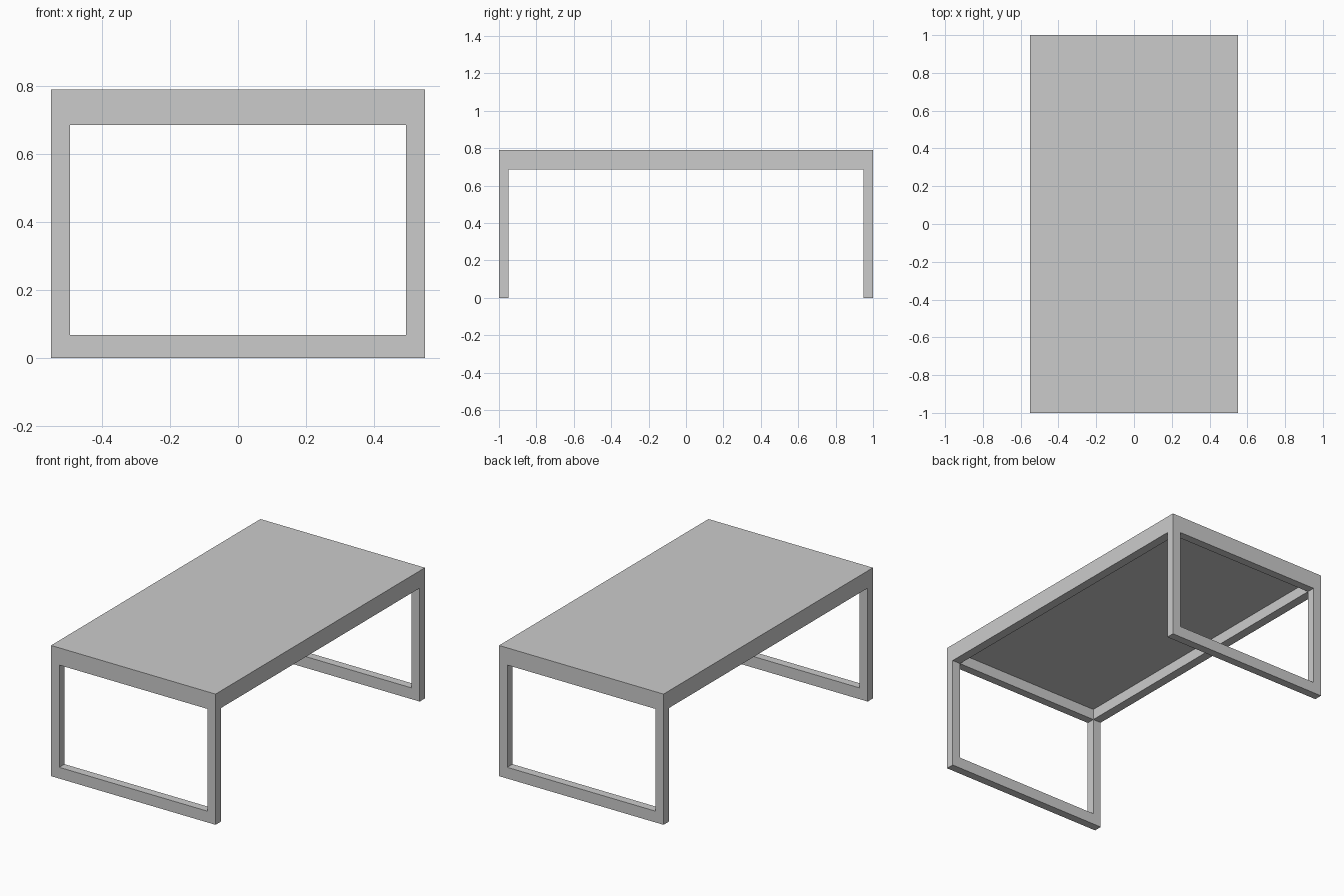
import bpy, bmesh
from mathutils import Matrix, Vector

if "Cube" in bpy.data.objects:
    bpy.data.objects.remove(bpy.data.objects["Cube"])

W, L, H = 1.10, 2.00, 0.79        # overall size
LEG_X, LEG_Y = 0.055, 0.05        # leg section
APRON_Z, SLAB_Z, RAIL_Z = 0.686, 0.752, 0.068


def finish(bm, name):
    bmesh.ops.recalc_face_normals(bm, faces=bm.faces)
    mesh = bpy.data.meshes.new(name)
    bm.to_mesh(mesh)
    bm.free()
    obj = bpy.data.objects.new(name, mesh)
    bpy.context.collection.objects.link(obj)
    return obj


# Table top: a box whose underside is inset and pushed up, leaving the apron
bm = bmesh.new()
bmesh.ops.create_cube(bm, size=1, matrix=Matrix.Translation((0, 0, (H + APRON_Z) / 2))
                      @ Matrix.Diagonal((W, L, H - APRON_Z, 1)))
under = min(bm.faces, key=lambda f: f.calc_center_median().z)
bmesh.ops.inset_region(bm, faces=[under], thickness=LEG_Y, use_even_offset=True)
for v in under.verts:
    v.co.x = (W / 2 - LEG_X) * (1 if v.co.x > 0 else -1)
inner = bmesh.ops.extrude_discrete_faces(bm, faces=[under])["faces"][0]
for v in inner.verts:
    v.co.z = SLAB_Z
finish(bm, "table_top")


# Leg frames: U-shaped profile (two legs and a floor rail) extruded in y
def leg_frame(name, y):
    xo, xi = W / 2, W / 2 - LEG_X
    profile = [(-xo, 0), (xo, 0), (xo, APRON_Z), (xi, APRON_Z),
               (xi, RAIL_Z), (-xi, RAIL_Z), (-xi, APRON_Z), (-xo, APRON_Z)]
    bm = bmesh.new()
    face = bm.faces.new([bm.verts.new((x, y, z)) for x, z in profile])
    ext = bmesh.ops.extrude_face_region(bm, geom=[face])["geom"]
    bmesh.ops.translate(bm, vec=Vector((0, LEG_Y, 0)),
                        verts=[g for g in ext if isinstance(g, bmesh.types.BMVert)])
    return finish(bm, name)


leg_frame("front_leg_frame", -L / 2)
leg_frame("back_leg_frame", L / 2 - LEG_Y)
